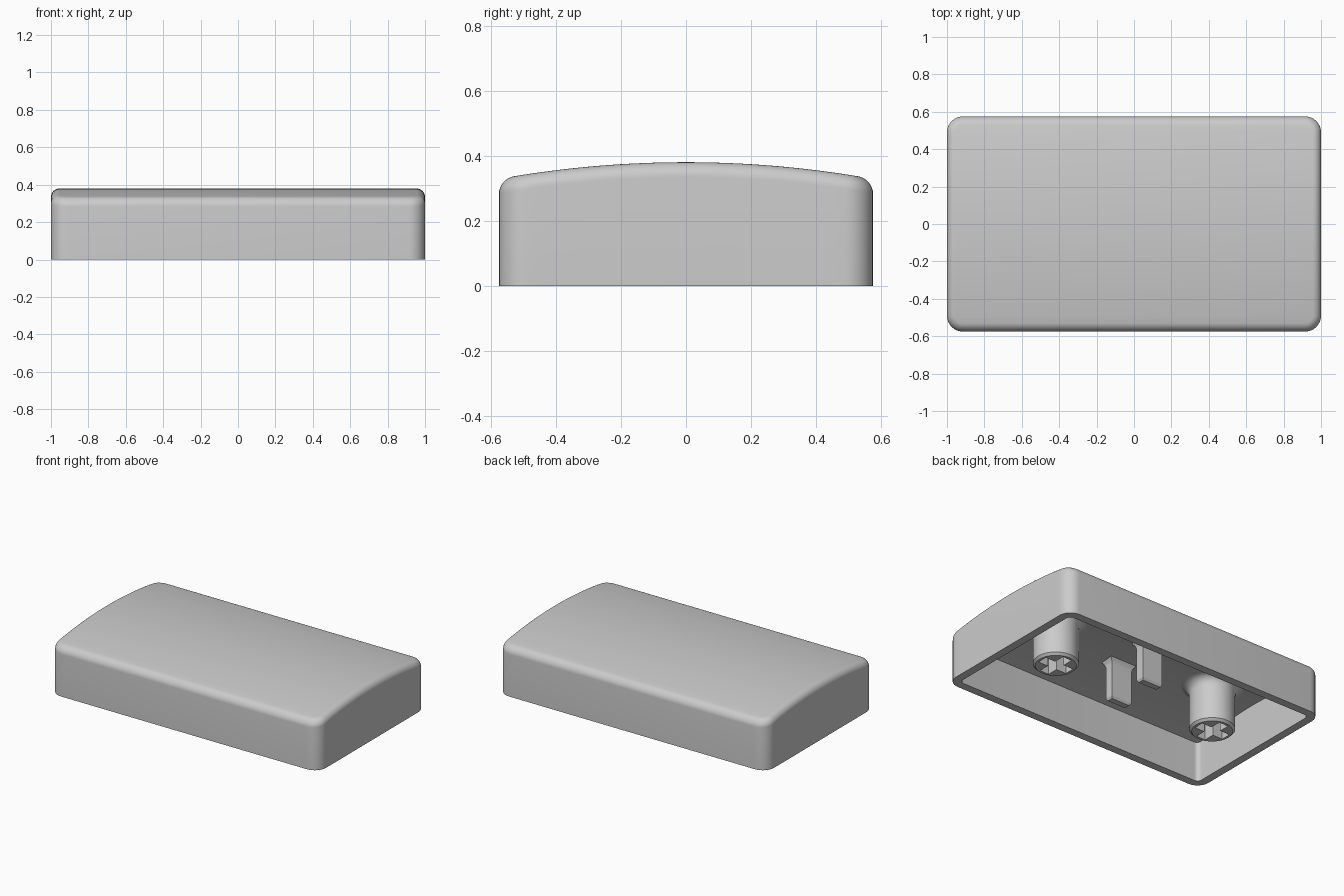
import bpy, bmesh, math

cube = bpy.data.objects.get("Cube")
if cube:
    bpy.data.objects.remove(cube, do_unlink=True)

HX, HY, TOP = 1.0, 0.575, 0.38      # half width, half depth, crown height
FILLET, CORNER, WALL, ROOF = 0.045, 0.085, 0.055, 0.07
CROWN = 3.25                        # radius of the arched top

mat = bpy.data.materials.new("light grey plastic")
mat.use_nodes = True
grey = (0.6, 0.6, 0.6, 1)
mat.diffuse_color = grey
mat.node_tree.nodes["Principled BSDF"].inputs["Base Color"].default_value = grey


def finish(name, bm, angle=35):
    bmesh.ops.recalc_face_normals(bm, faces=bm.faces)
    mesh = bpy.data.meshes.new(name)
    bm.to_mesh(mesh)
    bm.free()
    mesh.materials.append(mat)
    ob = bpy.data.objects.new(name, mesh)
    bpy.context.collection.objects.link(ob)
    bpy.ops.object.select_all(action='DESELECT')
    ob.select_set(True)
    bpy.context.view_layer.objects.active = ob
    bpy.ops.object.shade_smooth_by_angle(angle=math.radians(angle))
    return ob


def bridge(bm, a, b):
    n = len(a)
    for i in range(n):
        bm.faces.new((a[i], a[(i + 1) % n], b[(i + 1) % n], b[i]))


def arch(y, peak):
    return peak - CROWN + math.sqrt(CROWN ** 2 - y * y)


def outline(inset, radius, corner_steps=8, side_steps=24):
    """Rounded rectangle, mirrored in x so opposite points pair up."""
    hx, hy = HX - inset, HY - inset
    cx, cy = hx - radius, hy - radius
    arc = [math.pi / 2 * i / corner_steps for i in range(corner_steps + 1)]
    low = [(cx + radius * math.sin(a), -cy - radius * math.cos(a)) for a in arc]
    side = [(hx, -cy + 2 * cy * i / side_steps) for i in range(1, side_steps)]
    high = [(x, -y) for x, y in reversed(low)]
    right = low + side + high
    return right + [(-x, y) for x, y in reversed(right)]


def ring(bm, pts, height):
    return [bm.verts.new((x, y, height(y))) for x, y in pts]


def roof(bm, loop):
    n = len(loop)
    for i in range(n // 2 - 1):
        bm.faces.new((loop[i], loop[i + 1], loop[n - 2 - i], loop[n - 1 - i]))


# Hollow shell: outer wall, rounded top edge, arched top, inner wall and ceiling
bm = bmesh.new()
base = prev = ring(bm, outline(0, CORNER), lambda y: 0)
STEPS = 8
for k in range(STEPS + 1):
    a = math.pi / 2 * k / STEPS
    inset = FILLET * (1 - math.cos(a))
    drop = FILLET * (1 - math.sin(a))
    cur = ring(bm, outline(inset, CORNER - inset), lambda y: arch(y, TOP) - drop)
    bridge(bm, prev, cur)
    prev = cur
roof(bm, prev)
inner = ring(bm, outline(WALL, 0.03), lambda y: 0)
ceiling = ring(bm, outline(WALL, 0.03), lambda y: arch(y, TOP - ROOF))
bridge(bm, base, inner)
bridge(bm, inner, ceiling)
roof(bm, ceiling)
finish("cap_shell", bm)


# Round posts with a flared root and a cross-shaped socket
def post(name, x0):
    bm = bmesh.new()

    def circle(r, z):
        return [bm.verts.new((x0 + r * math.cos(math.tau * i / 40),
                              r * math.sin(math.tau * i / 40), z)) for i in range(40)]

    profile = [(0.125, 0.005), (0.14, 0.02), (0.14, 0.25)]
    for k in range(1, 6):           # concave flare into the ceiling
        a = math.pi / 2 * k / 5
        profile.append((0.14 + 0.06 * (1 - math.cos(a)), 0.25 + 0.06 * math.sin(a)))
    loops = [circle(r, z) for r, z in profile]
    for a, b in zip(loops, loops[1:]):
        bridge(bm, a, b)
    bm.faces.new(loops[-1])
    L, W = 0.108, 0.034             # socket arm half length and half width
    quarter = [(L, -W), (L, W), (W, W)]
    cross = []
    for q in range(4):
        c, s = round(math.cos(q * math.pi / 2)), round(math.sin(q * math.pi / 2))
        cross += [(x * c - y * s, x * s + y * c) for x, y in quarter]
    mouth, end = ([bm.verts.new((x0 + x, y, z)) for x, y in cross] for z in (0.005, 0.22))
    bridge(bm, mouth, end)
    bm.faces.new(end)
    rim = [bm.edges.get((lp[i], lp[(i + 1) % len(lp)]))
           for lp in (loops[0], mouth) for i in range(len(lp))]
    bmesh.ops.triangle_fill(bm, edges=rim, use_beauty=True, normal=(0, 0, -1))
    finish(name, bm)


post("left_post", 0.62)
post("right_post", -0.62)


# Flat prongs with tapered tip and flared root
def prong(name, y0):
    bm = bmesh.new()
    levels = [(0.068, 0.02, 0.035), (0.077, 0.029, 0.05), (0.077, 0.029, 0.27),
              (0.084, 0.036, 0.29), (0.1, 0.052, 0.312)]
    loops = [[bm.verts.new((sx * hx, y0 + sy * hy, z))
              for sx, sy in ((1, 1), (-1, 1), (-1, -1), (1, -1))] for hx, hy, z in levels]
    for a, b in zip(loops, loops[1:]):
        bridge(bm, a, b)
    bm.faces.new(loops[0])
    bm.faces.new(loops[-1])
    finish(name, bm, 20)


prong("back_prong", 0.146)
prong("front_prong", -0.146)
